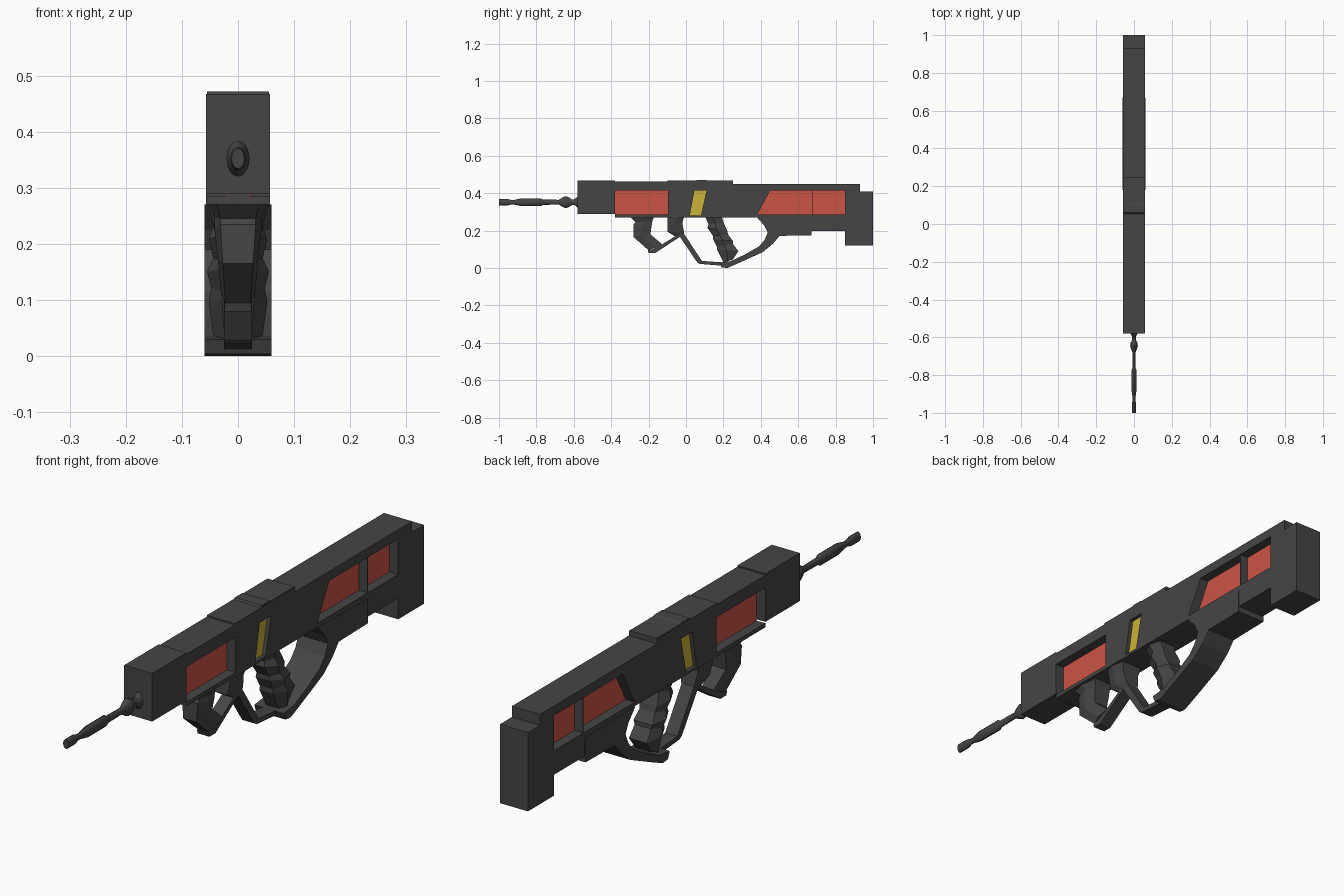
import bpy, bmesh, math

DARK = bpy.data.materials.new("dark_grey")
DARK.diffuse_color = (0.06, 0.06, 0.06, 1)
RED = bpy.data.materials.new("red")
RED.diffuse_color = (0.6, 0.09, 0.06, 1)
YELLOW = bpy.data.materials.new("yellow")
YELLOW.diffuse_color = (0.6, 0.45, 0.04, 1)


def loft(name, rings, mat=DARK):
    """Skin a list of equal-length closed rings and cap both ends."""
    bm = bmesh.new()
    loops = [[bm.verts.new(p) for p in r] for r in rings]
    n = len(loops[0])
    for a, b in zip(loops, loops[1:]):
        for i in range(n):
            j = (i + 1) % n
            bm.faces.new((a[i], a[j], b[j], b[i]))
    bm.faces.new(loops[0])
    bm.faces.new(loops[-1])
    bmesh.ops.recalc_face_normals(bm, faces=bm.faces)
    me = bpy.data.meshes.new(name)
    bm.to_mesh(me)
    bm.free()
    me.materials.append(mat)
    ob = bpy.data.objects.new(name, me)
    bpy.context.collection.objects.link(ob)
    return ob


def prism(name, pts, x0, x1, mat=DARK):
    """Extrude a (y, z) side profile from x0 to x1."""
    return loft(name, [[(x, y, z) for y, z in pts] for x in (x0, x1)], mat)


def handle(name, sections, fr=0.55, bk=0.7):
    """Loft slanted six-sided sections: (front y, front z, back y, back z, half width)."""
    rings = []
    for yf, zf, yb, zb, w in sections:
        ym, zm = yf + (yb - yf) * 0.45, zf + (zb - zf) * 0.45
        rings.append([(-w * fr, yf, zf), (w * fr, yf, zf), (w, ym, zm),
                      (w * bk, yb, zb), (-w * bk, yb, zb), (-w, ym, zm)])
    return loft(name, rings)


# Receiver and stock side profile
W = 0.057
body = prism("receiver", [
    (-0.58, 0.29), (-0.38, 0.29), (-0.38, 0.27), (0.38, 0.27), (0.60, 0.197),
    (0.85, 0.197), (0.85, 0.12), (1.0, 0.12), (1.0, 0.41), (0.93, 0.41),
    (0.93, 0.45), (0.25, 0.45), (0.25, 0.467), (-0.10, 0.467), (-0.10, 0.462),
    (-0.38, 0.462), (-0.38, 0.467), (-0.58, 0.467)], -W, W)

# Recessed windows on both sides, with coloured panels at the bottom
windows = [
    ("front_panel", [(-0.38, 0.285), (-0.095, 0.285), (-0.095, 0.415), (-0.38, 0.415)], 0.02, RED),
    ("rear_panel", [(0.38, 0.285), (0.85, 0.285), (0.85, 0.415), (0.45, 0.415)], 0.02, RED),
    ("centre_panel", [(0.02, 0.28), (0.08, 0.28), (0.11, 0.415), (0.045, 0.415)], 0.042, YELLOW)]
cutters = []
for name, pts, depth, mat in windows:
    for s in (-1, 1):
        cut = prism("cutter", pts, s * depth, s * 0.1)
        cut.hide_render = True
        cutters.append(cut)
        mod = body.modifiers.new("window", 'BOOLEAN')
        mod.operation = 'DIFFERENCE'
        mod.solver = 'EXACT'
        mod.object = cut
bpy.context.view_layer.update()
dg = bpy.context.evaluated_depsgraph_get()
baked = bpy.data.meshes.new_from_object(body.evaluated_get(dg))
body.modifiers.clear()
body.data = baked
for c in cutters:
    bpy.data.objects.remove(c)
for name, pts, depth, mat in windows:
    for s, side in ((-1, "left"), (1, "right")):
        prism(f"{name}_{side}", pts, s * (depth - 0.004), s * (depth + 0.001), mat)

# Thin divider in the rear windows
for s, side in ((-1, "left"), (1, "right")):
    prism("divider_" + side, [(0.673, 0.285), (0.677, 0.285), (0.677, 0.415), (0.673, 0.415)],
          s * 0.018, s * 0.055)

# Raised top cover
prism("top_cover", [(0.045, 0.46), (0.06, 0.472), (0.105, 0.472), (0.11, 0.469),
                    (0.25, 0.469), (0.25, 0.46)], -0.055, 0.055)

# Stock underside sweeping forward into the wide hand guard
prism("hand_guard", [
    (0.67, 0.265), (0.67, 0.175), (0.50, 0.172), (0.465, 0.13), (0.41, 0.085),
    (0.30, 0.035), (0.22, 0.0), (0.19, 0.004), (0.18, 0.03), (0.24, 0.037),
    (0.31, 0.07), (0.39, 0.115), (0.42, 0.15), (0.437, 0.19), (0.42, 0.225),
    (0.38, 0.27)], -0.06, 0.06)

# Ribbed pistol grip
handle("pistol_grip", [
    (0.10, 0.28, 0.19, 0.28, 0.052), (0.12, 0.235, 0.20, 0.245, 0.042),
    (0.115, 0.215, 0.22, 0.20, 0.052), (0.145, 0.17, 0.225, 0.18, 0.044),
    (0.145, 0.155, 0.25, 0.145, 0.055), (0.165, 0.115, 0.25, 0.13, 0.048),
    (0.165, 0.10, 0.28, 0.09, 0.052), (0.20, 0.03, 0.25, 0.045, 0.044)])

# Trigger housing and narrow trigger guard strip
handle("trigger_housing", [
    (-0.10, 0.275, -0.01, 0.275, 0.055), (-0.10, 0.235, -0.02, 0.24, 0.045),
    (-0.10, 0.195, -0.01, 0.19, 0.035), (-0.06, 0.17, -0.01, 0.175, 0.025)], 0.8, 0.8)
prism("trigger_guard", [
    (-0.045, 0.185), (0.06, 0.03), (0.075, 0.022), (0.20, 0.012), (0.20, 0.03),
    (0.085, 0.038), (-0.015, 0.19)], -0.025, 0.025)

# Hooked front grip with a brace back to the trigger housing
handle("front_grip", [
    (-0.30, 0.275, -0.17, 0.275, 0.052), (-0.27, 0.245, -0.18, 0.25, 0.042),
    (-0.28, 0.235, -0.185, 0.22, 0.042), (-0.28, 0.165, -0.19, 0.18, 0.036),
    (-0.20, 0.095, -0.125, 0.125, 0.03)], 0.75, 0.8)
prism("front_grip_hook", [(-0.205, 0.095), (-0.20, 0.08), (-0.165, 0.08), (-0.02, 0.175),
                          (-0.03, 0.188), (-0.13, 0.125), (-0.18, 0.10)], -0.024, 0.024)

# Oval turned barrel
profile = [(-1.0, 0.018), (-0.955, 0.018), (-0.935, 0.012), (-0.92, 0.012), (-0.88, 0.021),
           (-0.775, 0.021), (-0.765, 0.014), (-0.68, 0.013), (-0.66, 0.025), (-0.645, 0.032),
           (-0.63, 0.028), (-0.61, 0.015), (-0.595, 0.016), (-0.58, 0.03), (-0.57, 0.03)]
N = 16
barrel = loft("barrel", [[(0.64 * r * math.cos(2 * math.pi * i / N), y,
                           0.352 + r * math.sin(2 * math.pi * i / N)) for i in range(N)]
                         for y, r in profile])
bpy.ops.object.select_all(action='DESELECT')
barrel.select_set(True)
bpy.context.view_layer.objects.active = barrel
bpy.ops.object.shade_smooth_by_angle(angle=math.radians(30))
